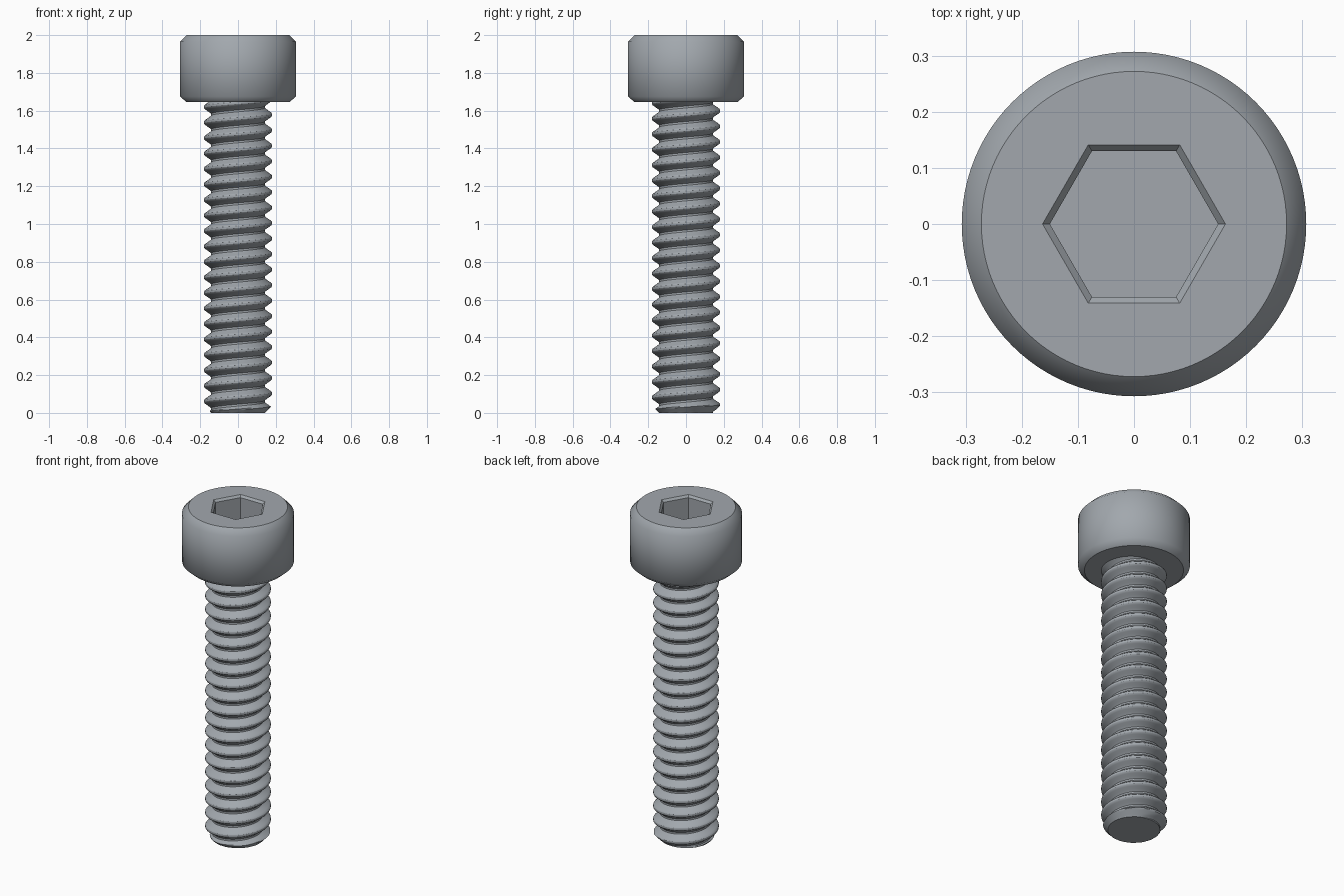
import bpy, bmesh, math

cube = bpy.data.objects.get("Cube")
if cube:
    bpy.data.objects.remove(cube)

steel = bpy.data.materials.new("grey_steel")
steel.use_nodes = True
COLOUR = (0.36, 0.39, 0.42, 1)
steel.diffuse_color = COLOUR
steel.node_tree.nodes["Principled BSDF"].inputs["Base Color"].default_value = COLOUR

SEG = 96
HEAD_BASE, TOP = 1.645, 2.0
PITCH, CREST, ROOT, TIP = 0.082, 0.18, 0.142, 0.143


def finish(bm, name):
    mesh = bpy.data.meshes.new(name)
    bmesh.ops.recalc_face_normals(bm, faces=bm.faces[:])
    bm.to_mesh(mesh)
    bm.free()
    mesh.materials.append(steel)
    obj = bpy.data.objects.new(name, mesh)
    bpy.context.collection.objects.link(obj)
    return obj


def ring(bm, radius, height):
    """Closed loop whose radius and height are functions of the angle."""
    loop = []
    for i in range(SEG):
        a = math.tau * i / SEG
        z = height(a)
        r = radius(a, z)
        loop.append(bm.verts.new((r * math.cos(a), r * math.sin(a), z)))
    return loop


def join(bm, low, high, smooth):
    for i in range(SEG):
        k = (i + 1) % SEG
        bm.faces.new((low[i], low[k], high[k], high[i])).smooth = smooth


def hexagon(corner):
    side = math.pi / 3
    apothem = corner * math.cos(side / 2)
    return lambda a, z: apothem / math.cos(a % side - side / 2)


def circle(r):
    return lambda a, z: r


# Head: chamfered cylinder running over the top into a hexagonal socket
bm = bmesh.new()
profile = [  # radius, height, smooth band leading to it
    (circle(0.15), HEAD_BASE, False),
    (circle(0.272), HEAD_BASE, False),
    (circle(0.307), HEAD_BASE + 0.03, True),
    (circle(0.307), TOP - 0.035, True),
    (circle(0.272), TOP, True),
    (hexagon(0.163), TOP, False),
    (hexagon(0.150), TOP - 0.013, False),
    (hexagon(0.150), TOP - 0.18, False),
]
rings = [ring(bm, r, lambda a, z=z: z) for r, z, _ in profile]
for n in range(1, len(rings)):
    join(bm, rings[n - 1], rings[n], profile[n][2])
bm.faces.new(rings[-1])
bm.faces.new(rings[0])
finish(bm, "socket_head")


# Shaft: right-handed helical thread, cut flat at the tip
def thread_radius(a, z):
    phase = (z / PITCH - a / math.tau + 0.25) % 1
    d = abs(phase - 0.5) * 2            # 0 at crest, 1 at root
    t = min(max((d - 0.2) / 0.65, 0), 1)
    r = CREST + (ROOT - CREST) * t
    return min(r, TIP + max(z, 0))      # chamfered tip


bm = bmesh.new()
ROWS = 16                               # rows per turn of thread
count = int((HEAD_BASE + 0.02) / PITCH * ROWS)
first = -ROWS - 2
columns = []
for j in range(first, count + 1):
    row = []
    for i in range(SEG + 1):            # seam column repeats one pitch higher
        a = math.tau * i / SEG
        z = (j / ROWS + i / SEG) * PITCH
        r = thread_radius(a, z)
        row.append(bm.verts.new((r * math.cos(a), r * math.sin(a), z)))
    columns.append(row)
for low, high in zip(columns, columns[1:]):
    for i in range(SEG):
        bm.faces.new((low[i], low[i + 1], high[i + 1], high[i])).smooth = True
bmesh.ops.remove_doubles(bm, verts=bm.verts[:], dist=0.0002)
for height, up in ((0, -1), (HEAD_BASE + 0.01, 1)):
    cut = bmesh.ops.bisect_plane(
        bm, geom=bm.verts[:] + bm.edges[:] + bm.faces[:], dist=1e-6,
        plane_co=(0, 0, height), plane_no=(0, 0, up), clear_outer=True)
    rim = [e for e in cut["geom_cut"] if isinstance(e, bmesh.types.BMEdge)]
    for f in bmesh.ops.contextual_create(bm, geom=rim)["faces"]:
        f.smooth = False
shaft = finish(bm, "threaded_shaft")

bpy.ops.object.select_all(action="DESELECT")
shaft.select_set(True)
bpy.context.view_layer.objects.active = shaft
bpy.ops.object.shade_smooth_by_angle(angle=math.radians(28))
